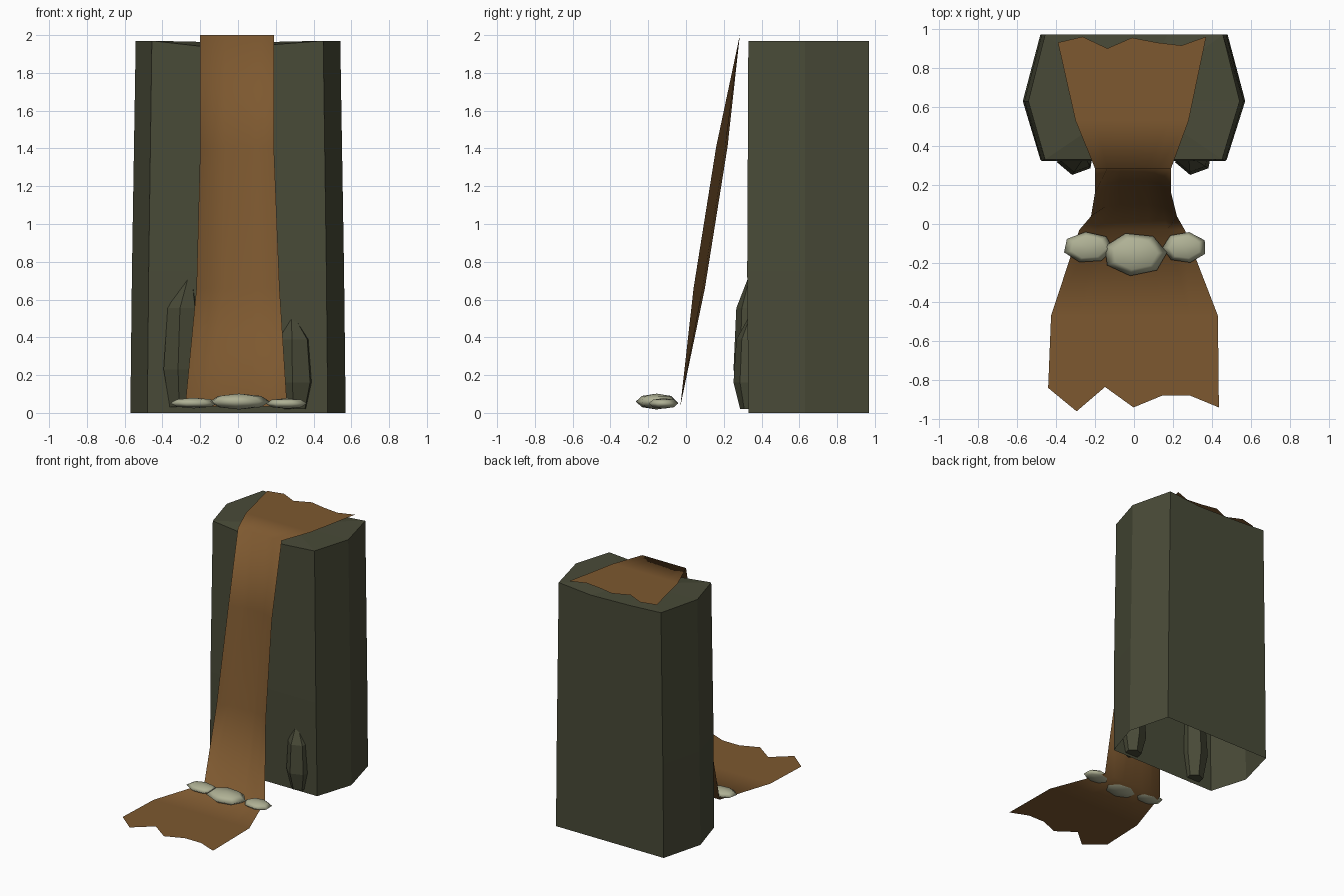
import bpy, bmesh, math

if "Cube" in bpy.data.objects:
    bpy.data.objects.remove(bpy.data.objects["Cube"])


def material(name, rgb):
    m = bpy.data.materials.new(name)
    m.diffuse_color = (*rgb, 1)
    m.use_nodes = True
    m.node_tree.nodes["Principled BSDF"].inputs["Base Color"].default_value = m.diffuse_color
    return m


ROCK = material("dark olive rock", (0.066, 0.069, 0.039))
WATER = material("muddy brown water", (0.205, 0.098, 0.029))
STONE = material("pale stone", (0.43, 0.44, 0.30))


def make_object(name, bm, mat, smooth=False):
    me = bpy.data.meshes.new(name)
    bm.to_mesh(me)
    bm.free()
    me.materials.append(mat)
    for p in me.polygons:
        p.use_smooth = smooth
    ob = bpy.data.objects.new(name, me)
    bpy.context.collection.objects.link(ob)
    return ob


def loft(bm, rows, closed):
    """Join rows of points with quads; returns the vertex rows."""
    vs = [[bm.verts.new(p) for p in r] for r in rows]
    n = len(rows[0])
    for a, b in zip(vs, vs[1:]):
        for i in range(n if closed else n - 1):
            j = (i + 1) % n
            bm.faces.new((a[i], a[j], b[j], b[i]))
    return vs


# Cliff block: hollow from below, slightly tapered, with an uneven rim
outline = [(-.48, .33), (-.2, .33), (.2, .33), (.475, .33), (.57, .63),
           (.48, .97), (.18, .97), (-.2, .97), (-.48, .97), (-.57, .63)]
dip = {1: .03, 2: .02, 6: .025, 7: .015}
rows = []
for z, taper, bulge in ((0, 1, 0), (.75, .985, .006), (1.97, .95, 0)):
    top = z > 1.9
    rows.append([(x * taper, y - (bulge if y < .5 else 0),
                  z - (dip.get(i, 0) if top else 0))
                 for i, (x, y) in enumerate(outline)])
bm = bmesh.new()
rim = loft(bm, rows, True)[-1]
centre = bm.verts.new((0, .64, 1.96))
for i in range(len(rim)):
    bm.faces.new((rim[i], rim[(i + 1) % len(rim)], centre))
make_object("cliff_block", bm, ROCK)


# Rock spires set into the foot of the cliff
def spire(name, cx, height, apex_x):
    bm = bmesh.new()
    rings = []
    for f, r, lean in ((.04, .065, 0), (.3, .1, 0), (.72, .085, .15)):
        x0 = cx + (apex_x - cx) * lean
        rings.append([(x0 + r * math.cos(math.radians(a)),
                       .35 + r * math.sin(math.radians(a)), f * height)
                      for a in range(20, 380, 60)])
    vs = loft(bm, rings, True)
    bm.faces.new(vs[0][::-1])
    apex = bm.verts.new((apex_x, .35, height))
    for i in range(6):
        bm.faces.new((vs[-1][i], vs[-1][(i + 1) % 6], apex))
    make_object(name, bm, ROCK)


spire("left_spire", -.3, .77, -.25)
spire("right_spire", .305, .54, .28)

# Water: one sheet from the ragged pool edge, up the grooved fall, to the ragged top
T = [-1, -2 / 3, -1 / 3, 0, 1 / 3, 2 / 3, 1]
GROOVE = [0, .8, 1, 1, 1, .8, 0]


def row(left, right, y, z, depth=0):
    mid, half = (left + right) / 2, (right - left) / 2
    return [(mid + half * t, y + depth * g, z) for t, g in zip(T, GROOVE)]


def ragged(left, right, ys, z):
    return [(x, y, z) for (x, _, _), y in zip(row(left, right, 0, z), ys)]


sheet = [
    ragged(-.44, .435, (-.84, -.96, -.835, -.94, -.88, -.88, -.94), .035),
    row(-.425, .43, -.47, .035),
    row(-.28, .26, -.03, .035),
    row(-.22, .22, .04, .66, .06),
    row(-.2, .19, .16, 1.41, .06),
    row(-.2, .19, .285, 2.0),
    row(-.3, .28, .53, 2.0),
    ragged(-.39, .37, (.93, .96, .90, .955, .93, .915, .96), 2.0),
]
bm = bmesh.new()
loft(bm, sheet, False)
make_object("waterfall", bm, WATER, smooth=True)

# Pale stones across the foot of the fall
for name, cx, cy, cz, rx, ry, rz, turn in (
        ("left_stone", -.235, -.12, .052, .13, .08, .028, .1),
        ("middle_stone", .005, -.155, .06, .165, .112, .042, .3),
        ("right_stone", .26, -.12, .05, .115, .08, .028, -.2)):
    bm = bmesh.new()
    bmesh.ops.create_uvsphere(bm, u_segments=7, v_segments=4, radius=1)
    for v in bm.verts:
        x, y, z = v.co
        c, s = math.cos(turn), math.sin(turn)
        v.co = (cx + rx * (x * c - y * s), cy + ry * (x * s + y * c), cz + rz * z)
    make_object(name, bm, STONE, smooth=True)
